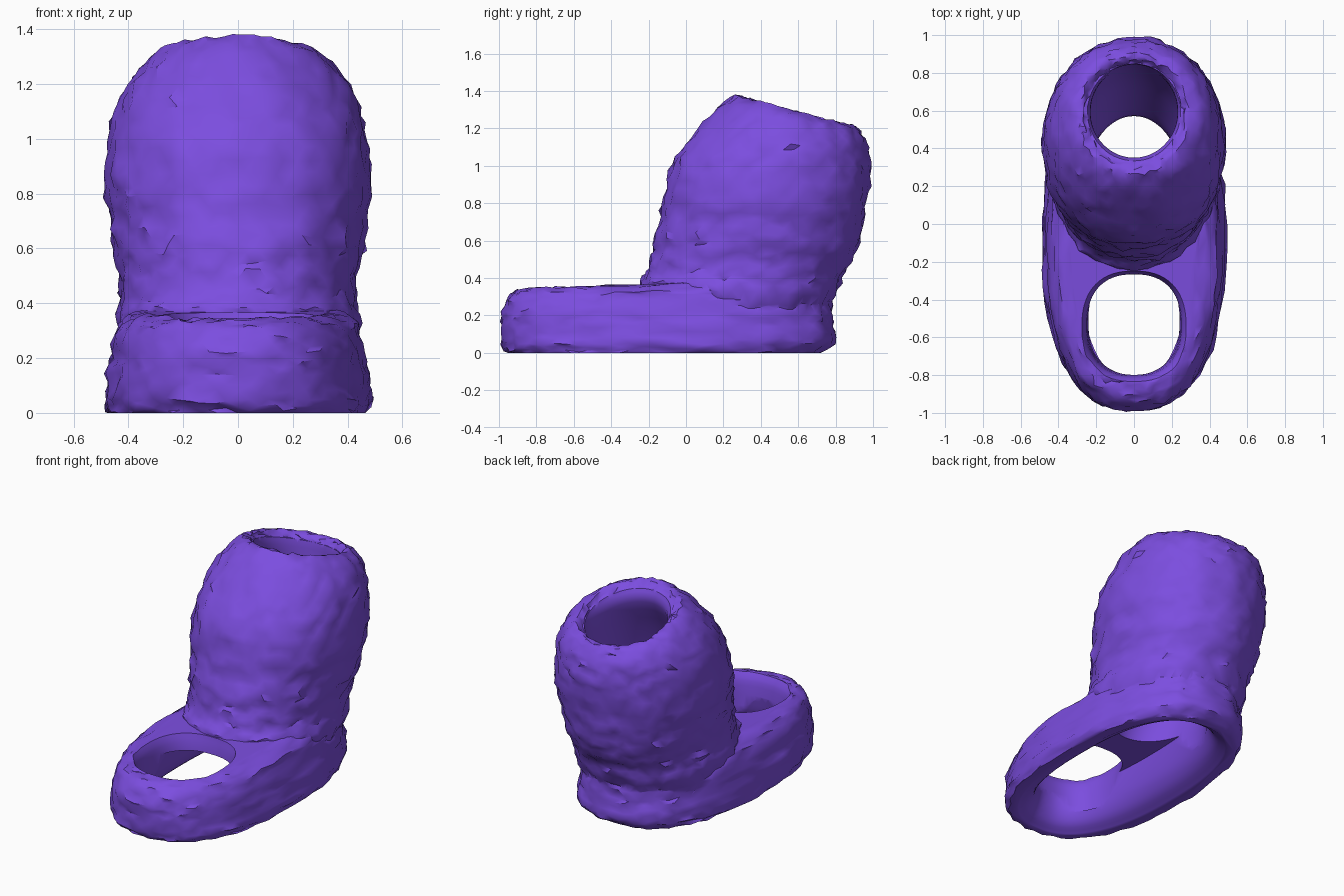
import bpy, bmesh, math, random
from mathutils import Vector

random.seed(4)
if "Cube" in bpy.data.objects:
    bpy.data.objects.remove(bpy.data.objects["Cube"])

purple = bpy.data.materials.new("purple")
purple.use_nodes = True
colour = (0.2, 0.075, 0.74, 1)
purple.diffuse_color = colour
purple.node_tree.nodes["Principled BSDF"].inputs["Base Color"].default_value = colour


def spline(rings, steps):
    """Smoothly fill in extra rings between the given ones."""
    pts = [Vector(r) for r in rings]
    out = []
    for i in range(len(pts) - 1):
        a, b, c, d = pts[max(i - 1, 0)], pts[i], pts[i + 1], pts[min(i + 2, len(pts) - 1)]
        for k in range(steps):
            t = k / steps
            out.append(b + (c - a) * (t / 2) + (a * 2 - b * 5 + c * 4 - d) * (t * t / 2)
                       + (b * 3 - a - c * 3 + d) * (t ** 3 / 2))
    return out + [pts[-1]]


def loft(name, rings, power=2.0, sides=56, steps=3, rough=0.0):
    """Stack rings of (front y, front z, back y, back z, half width) into a closed solid."""
    bm = bmesh.new()
    rows = []
    stack = spline(rings, steps)
    for n, (yf, zf, yb, zb, half) in enumerate(stack):
        row = []
        for s in range(sides):
            a = math.tau * (s + 0.5 * (n % 2)) / sides
            ca, sa = math.cos(a), math.sin(a)
            u = math.copysign(abs(ca) ** (2 / power), ca)
            v = math.copysign(abs(sa) ** (2 / power), sa)
            bump = rough * (random.uniform(-0.7, 0.7) + (random.random() < 0.08) * 0.8)
            lift = random.uniform(-rough, rough) * 0.6 if 0 < n < len(stack) - 1 else 0
            row.append(bm.verts.new((half * u + bump * ca,
                                     (yf + yb) / 2 + (yb - yf) / 2 * v + bump * sa,
                                     (zf + zb) / 2 + (zb - zf) / 2 * v + lift)))
        rows.append(row)
    # triangulated bands between staggered rows
    for n in range(len(rows) - 1):
        lo, hi = rows[n], rows[n + 1]
        for s in range(sides):
            t = (s + 1) % sides
            if n % 2 == 0:
                bm.faces.new((lo[s], lo[t], hi[s]))
                bm.faces.new((lo[t], hi[t], hi[s]))
            else:
                bm.faces.new((lo[s], lo[t], hi[t]))
                bm.faces.new((lo[s], hi[t], hi[s]))
    bm.faces.new(rows[0][::-1])
    bm.faces.new(rows[-1])
    bmesh.ops.recalc_face_normals(bm, faces=bm.faces)
    mesh = bpy.data.meshes.new(name)
    bm.to_mesh(mesh)
    bm.free()
    mesh.materials.append(purple)
    obj = bpy.data.objects.new(name, mesh)
    bpy.context.collection.objects.link(obj)
    return obj


def combine(target, other, operation):
    mod = target.modifiers.new(operation.lower(), "BOOLEAN")
    mod.operation, mod.solver, mod.object = operation, "EXACT", other
    bpy.context.view_layer.objects.active = target
    bpy.ops.object.modifier_apply(modifier=mod.name)
    bpy.data.objects.remove(other)


# Long rounded base, higher at the back
body = loft("hollow_body", [
    (-0.95, 0.0, 0.72, 0.0, 0.47),
    (-0.985, 0.05, 0.79, 0.05, 0.485),
    (-0.985, 0.14, 0.79, 0.14, 0.475),
    (-0.985, 0.22, 0.78, 0.22, 0.46),
    (-0.945, 0.30, 0.775, 0.32, 0.44),
    (-0.90, 0.335, 0.74, 0.38, 0.40),
    (-0.84, 0.345, 0.69, 0.40, 0.33)], power=2.4, rough=0.014)

# Leaning tube with a flared foot and a domed, tilted rim
tower = loft("tower", [
    (-0.15, 0.15, 0.70, 0.15, 0.38),
    (-0.24, 0.35, 0.80, 0.30, 0.44),
    (-0.205, 0.43, 0.83, 0.40, 0.43),
    (-0.185, 0.52, 0.885, 0.49, 0.435),
    (-0.17, 0.61, 0.925, 0.59, 0.455),
    (-0.14, 0.72, 0.945, 0.70, 0.465),
    (-0.12, 0.83, 0.965, 0.81, 0.485),
    (-0.09, 0.97, 0.98, 0.94, 0.475),
    (-0.03, 1.08, 0.98, 1.04, 0.455),
    (0.06, 1.19, 0.965, 1.12, 0.425),
    (0.17, 1.31, 0.93, 1.19, 0.36),
    (0.27, 1.375, 0.88, 1.215, 0.29),
    (0.33, 1.34, 0.85, 1.18, 0.25)], power=2.1, rough=0.014)
combine(body, tower, "UNION")

# Open underside with a thick, rounded lip
base_cavity = loft("base_cavity", [
    (-0.96, -0.03, 0.73, -0.03, 0.47),
    (-0.91, 0.005, 0.68, 0.005, 0.40),
    (-0.86, 0.04, 0.63, 0.04, 0.335),
    (-0.825, 0.10, 0.60, 0.10, 0.29),
    (-0.805, 0.18, 0.58, 0.18, 0.265),
    (-0.79, 0.26, 0.57, 0.27, 0.25)], power=2.4)

# Smooth bore of the tube
tower_cavity = loft("tower_cavity", [
    (-0.12, 0.12, 0.57, 0.12, 0.25),
    (-0.07, 0.30, 0.575, 0.30, 0.255),
    (0.0, 0.48, 0.64, 0.45, 0.27),
    (0.09, 0.75, 0.76, 0.70, 0.28),
    (0.23, 1.05, 0.82, 0.95, 0.255),
    (0.345, 1.26, 0.84, 1.10, 0.23),
    (0.33, 1.35, 0.85, 1.19, 0.25),
    (0.28, 1.48, 0.90, 1.32, 0.30)])

# Oval hole through the front deck
front_hole = loft("front_hole", [
    (-0.79, 0.10, -0.28, 0.10, 0.24),
    (-0.805, 0.27, -0.265, 0.28, 0.25),
    (-0.825, 0.33, -0.25, 0.36, 0.27),
    (-0.87, 0.40, -0.235, 0.45, 0.32)], power=2.4)

for cutter in (base_cavity, tower_cavity, front_hole):
    combine(body, cutter, "DIFFERENCE")

# Soft shading with crisp creases
bpy.ops.object.select_all(action="DESELECT")
body.select_set(True)
bpy.context.view_layer.objects.active = body
bpy.ops.object.shade_smooth_by_angle(angle=math.radians(40))
